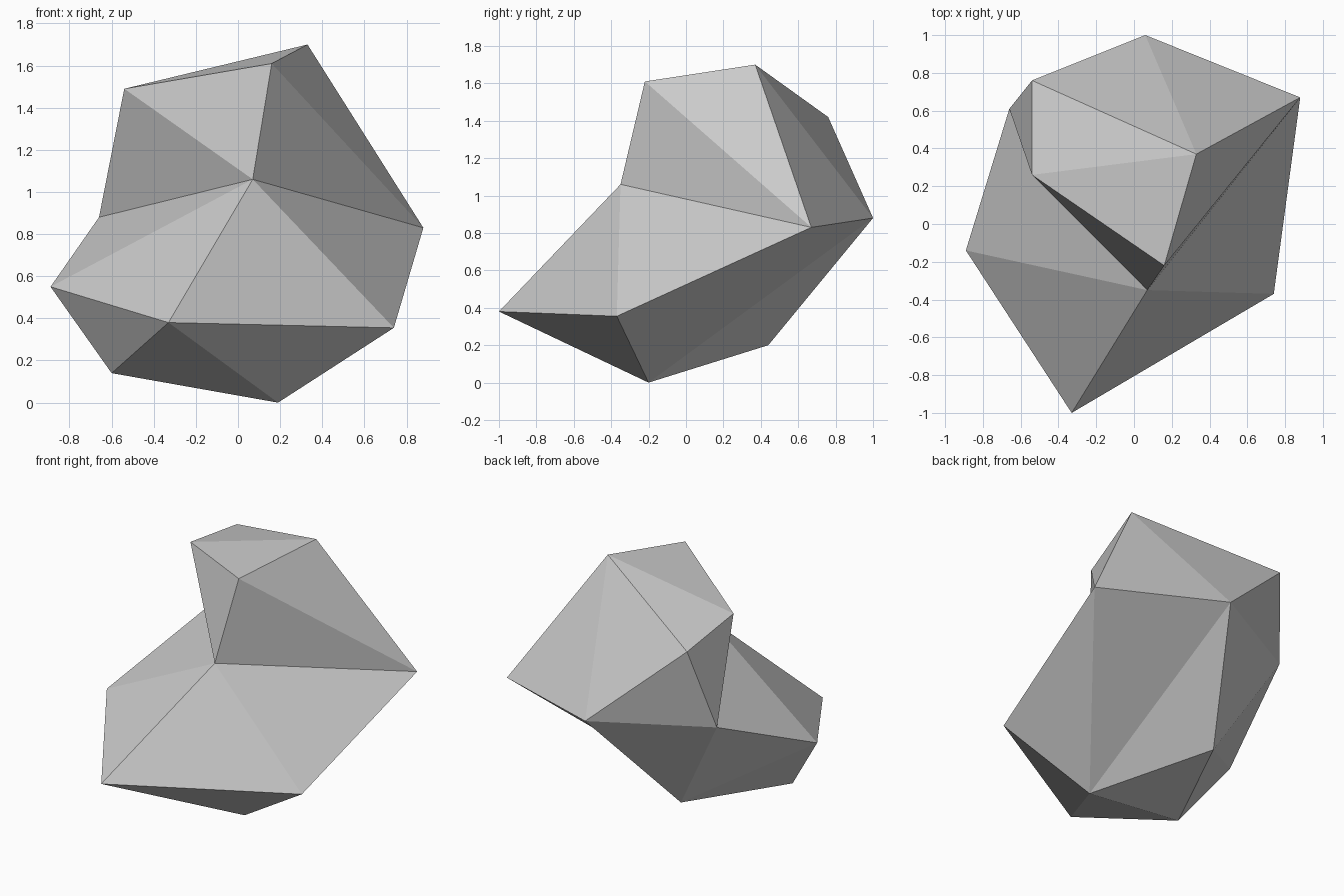
import bpy
import bmesh

cube = bpy.data.objects.get("Cube")
if cube:
    bpy.data.objects.remove(cube, do_unlink=True)

# Plain grey stone
stone = bpy.data.materials.new("stone_grey")
stone.use_nodes = True
grey = (0.6, 0.6, 0.6, 1)
stone.diffuse_color = grey
stone.node_tree.nodes["Principled BSDF"].inputs["Base Color"].default_value = grey

bm = bmesh.new()


def corner(x, y, z):
    return bm.verts.new((x, y, z))


def fan(hub, *ring):
    """Flat facets from one corner to each neighbouring pair of the ring."""
    for a, b in zip(ring, ring[1:]):
        bm.faces.new((hub, a, b))


# Crown corners
crown_back = corner(0.33, 0.37, 1.70)
crown_front = corner(0.16, -0.22, 1.61)
crown_side = corner(-0.54, 0.26, 1.49)
shoulder = corner(-0.54, 0.76, 1.42)

# Waist corners
notch = corner(0.07, -0.35, 1.06)
rear = corner(0.06, 1.00, 0.88)
rear_side = corner(-0.66, 0.61, 0.88)
left_tip = corner(0.88, 0.67, 0.83)
right_tip = corner(-0.89, -0.14, 0.55)

# Base corners
toe = corner(-0.33, -1.00, 0.38)
heel = corner(0.74, -0.37, 0.355)
base_rear = corner(-0.27, 0.44, 0.20)
base_side = corner(-0.60, -0.29, 0.14)
foot = corner(0.19, -0.20, 0.0)

# Front facets, all meeting in the notch
fan(notch, crown_side, crown_front, left_tip, heel, toe, right_tip, rear_side, crown_side)

# Back facets
fan(rear, crown_back, left_tip, foot, base_rear, rear_side, shoulder, crown_back)

# Crown facets
fan(crown_side, crown_front, crown_back, shoulder, rear_side)
fan(crown_front, left_tip, crown_back)

# Underside facets
fan(base_side, right_tip, toe, foot, base_rear, right_tip)
fan(foot, toe, heel, left_tip)
fan(base_rear, rear_side, right_tip)

bmesh.ops.recalc_face_normals(bm, faces=bm.faces)
mesh = bpy.data.meshes.new("boulder")
bm.to_mesh(mesh)
bm.free()
mesh.materials.append(stone)
boulder = bpy.data.objects.new("boulder", mesh)
bpy.context.collection.objects.link(boulder)
